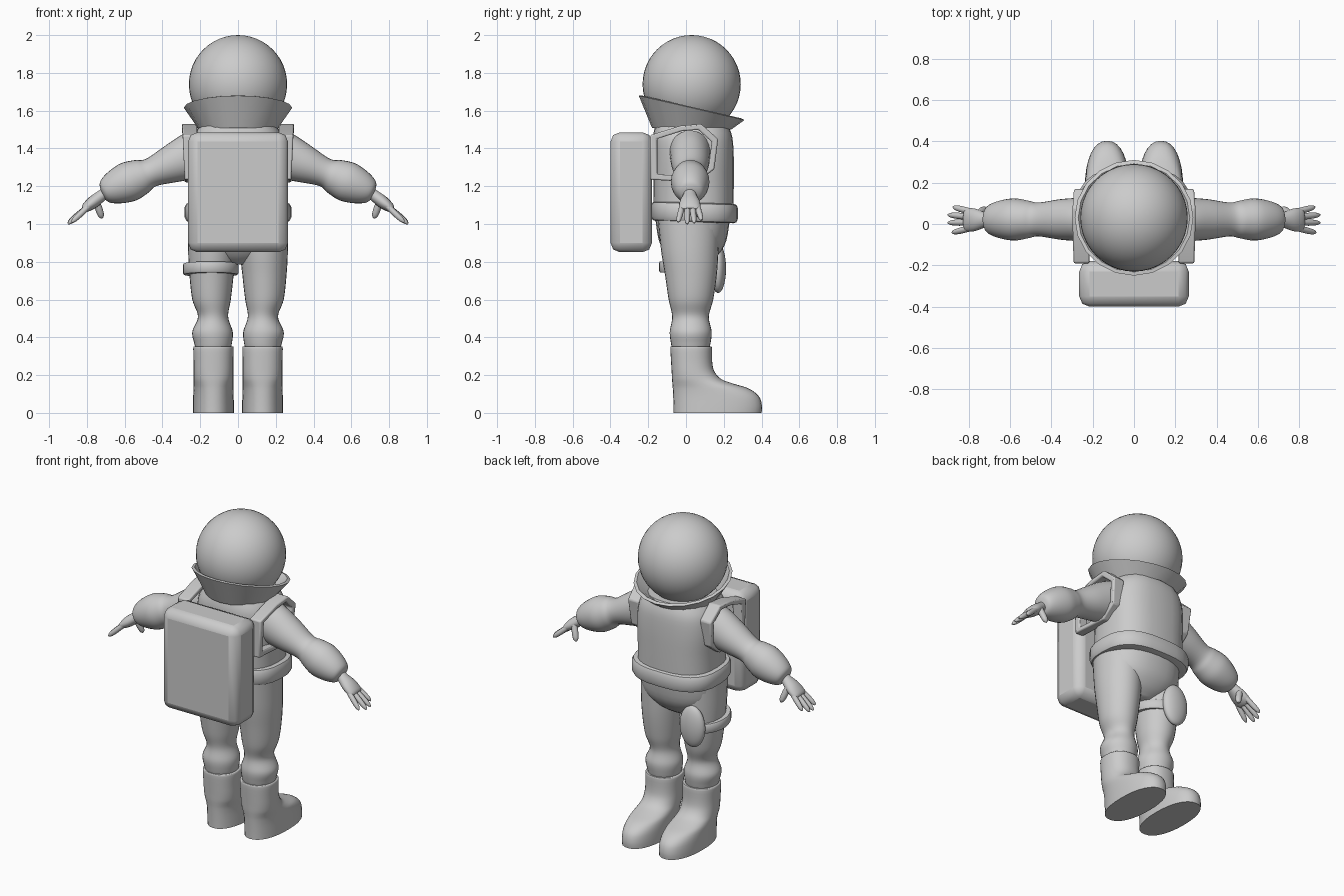
import bpy, bmesh, math
from mathutils import Vector, Matrix


def finish(name, bm, mirror=False, angle=40, bevel=0):
    bmesh.ops.recalc_face_normals(bm, faces=bm.faces)
    me = bpy.data.meshes.new(name)
    bm.to_mesh(me)
    bm.free()
    me.polygons.foreach_set("use_smooth", [True] * len(me.polygons))
    me.set_sharp_from_angle(angle=math.radians(angle))
    ob = bpy.data.objects.new(name, me)
    bpy.context.collection.objects.link(ob)
    if bevel:
        b = ob.modifiers.new("bevel", "BEVEL")
        b.width, b.segments = bevel, 2
    if mirror:
        ob.modifiers.new("mirror", "MIRROR").use_mirror_merge = False
    return ob


def smooth_rings(rings, steps):
    """Catmull-Rom interpolation between control rings."""
    out = []
    for i in range(len(rings) - 1):
        a, b, c, d = (rings[max(0, min(len(rings) - 1, i + k))] for k in (-1, 0, 1, 2))
        for s in range(steps):
            t = s / steps
            out.append([0.5 * (2 * q + (r - p) * t + (2 * p - 5 * q + 4 * r - w) * t * t
                               + (3 * q - p - 3 * r + w) * t ** 3)
                        for p, q, r, w in zip(a, b, c, d)])
    return out + [rings[-1]]


def loft(name, rings, n=28, steps=1, power=2.0, matrix=Matrix(), mirror=False, closed=False, angle=40):
    """Rings are (x, y, z, rx, ry, slope along y)."""
    if steps > 1:
        rings = smooth_rings(rings, steps)
    bm = bmesh.new()
    loops = []
    for x, y, z, rx, ry, tilt in rings:
        loop = []
        for k in range(n):
            a = 2 * math.pi * k / n
            c, s = math.cos(a), math.sin(a)
            px = rx * math.copysign(abs(c) ** (2 / power), c)
            py = ry * math.copysign(abs(s) ** (2 / power), s)
            loop.append(bm.verts.new(matrix @ Vector((x + px, y + py, z + tilt * py))))
        loops.append(loop)
    pairs = list(zip(loops, loops[1:]))
    if closed:
        pairs.append((loops[-1], loops[0]))
    else:
        bm.faces.new(loops[0])
        bm.faces.new(loops[-1])
    for p, q in pairs:
        for k in range(n):
            m = (k + 1) % n
            bm.faces.new((p[k], p[m], q[m], q[k]))
    return finish(name, bm, mirror, angle)


def limb(name, a, b, profile, **kw):
    """Loft aimed from a to b; profile is (fraction, thickness, width)."""
    a, b = Vector(a), Vector(b)
    zc = (b - a).normalized()
    xc = Vector((0, 1, 0)).cross(zc).normalized()
    m = Matrix.Translation(a) @ Matrix((xc, zc.cross(xc), zc)).transposed().to_4x4()
    length = (b - a).length
    return loft(name, [(0, 0, t * length, r, w, 0) for t, r, w in profile],
                matrix=m, mirror=True, **kw)


def ball(name, center, size):
    bm = bmesh.new()
    bmesh.ops.create_uvsphere(bm, u_segments=40, v_segments=24, radius=1,
                              matrix=Matrix.Translation(center) @ Matrix.Diagonal((*size, 1)))
    return finish(name, bm)


# Helmet and flared, forward-tilted collar
ball("helmet", (0, 0.03, 1.74), (0.26, 0.26, 0.26))
loft("collar", [(0, 0.03, 1.505, 0.21, 0.21, -0.02), (0, 0.03, 1.615, 0.287, 0.28, -0.23),
                (0, 0.03, 1.62, 0.27, 0.262, -0.23), (0, 0.03, 1.52, 0.19, 0.19, -0.02)],
     n=20, closed=True, angle=30)

# Torso, belt and hips
loft("torso", [(0, 0.04, 1.03, 0.25, 0.21, 0), (0, 0.04, 1.2, 0.25, 0.213, 0),
               (0, 0.04, 1.35, 0.255, 0.213, 0), (0, 0.035, 1.46, 0.24, 0.21, 0),
               (0, 0.03, 1.53, 0.19, 0.19, 0)], steps=4, power=2.6)
loft("belt", [(0, 0.045, z, rx, ry, -0.03) for z, rx, ry in
              ((1.01, 0.25, 0.205), (1.015, 0.272, 0.222), (1.035, 0.282, 0.23),
               (1.09, 0.282, 0.23), (1.108, 0.272, 0.222), (1.113, 0.25, 0.205))], power=2.7)
loft("hips", [(0, 0.035, 0.785, 0.06, 0.07, 0), (0, 0.035, 0.83, 0.16, 0.13, 0),
              (0, 0.035, 0.91, 0.24, 0.178, 0), (0, 0.035, 1.05, 0.25, 0.2, 0)], steps=4, power=2.3)

# Trouser legs with knee bulge
loft("leg", [(0.132, 0.025, 0.33, 0.09, 0.095, 0), (0.132, 0.025, 0.37, 0.1, 0.105, 0),
             (0.135, 0.025, 0.43, 0.107, 0.111, 0), (0.132, 0.024, 0.51, 0.08, 0.097, 0),
             (0.14, 0.026, 0.6, 0.102, 0.118, 0), (0.14, 0.026, 0.73, 0.117, 0.137, 0),
             (0.137, 0.02, 0.86, 0.127, 0.152, 0), (0.135, 0.015, 1.04, 0.128, 0.165, 0)],
     steps=6, mirror=True)

# Boots: (z, back y, front y, half width)
boot = [(0, -0.065, 0.40, 0.108), (0.04, -0.066, 0.402, 0.108), (0.09, -0.068, 0.385, 0.107),
        (0.13, -0.07, 0.33, 0.106), (0.155, -0.072, 0.25, 0.105), (0.18, -0.074, 0.185, 0.105),
        (0.22, -0.076, 0.15, 0.105), (0.27, -0.079, 0.139, 0.105), (0.34, -0.083, 0.138, 0.107),
        (0.352, -0.08, 0.135, 0.103)]
loft("boot", [(0.13, (b + f) / 2, z, w, (f - b) / 2, 0) for z, b, f, w in boot],
     n=32, steps=3, power=2.25, mirror=True)

# Arms with elbow pinch, cuffed at the wrist
limb("arm", (0.2, 0.022, 1.38), (0.72, 0.022, 1.165),
     [(0, 0.125, 0.11), (0.13, 0.12, 0.105), (0.3, 0.1, 0.098), (0.5, 0.077, 0.082),
      (0.6, 0.094, 0.091), (0.73, 0.106, 0.102), (0.87, 0.09, 0.09),
      (0.97, 0.062, 0.066), (1, 0.03, 0.03)], steps=5)

# Hands
limb("palm", (0.69, 0.02, 1.175), (0.82, 0.02, 1.075),
     [(0, 0.028, 0.03), (0.2, 0.03, 0.034), (0.6, 0.033, 0.054), (0.9, 0.024, 0.056),
      (1, 0.012, 0.045)], steps=4, n=20)
digit = [(0, 0.015, 0.015), (0.5, 0.016, 0.0155), (0.85, 0.013, 0.012), (1, 0.004, 0.004)]
for i, (y0, y1, x1, z1) in enumerate(((0.06, 0.082, 0.875, 1.02), (0.034, 0.044, 0.9, 1.005),
                                      (0.008, 0.006, 0.9, 1.0), (-0.02, -0.042, 0.88, 1.01))):
    limb(f"finger_{i + 1}", (0.79, y0, 1.095), (x1, y1, z1), digit, steps=3, n=12)
limb("thumb", (0.75, 0.05, 1.12), (0.72, 0.075, 1.03),
     [(t, r * 1.2, w * 1.2) for t, r, w in digit], steps=3, n=12)

# Backpack
bm = bmesh.new()
bmesh.ops.create_cube(bm, size=1, matrix=Matrix.Translation((0, -0.29, 1.168))
                      @ Matrix.Diagonal((0.53, 0.22, 0.635, 1)))
finish("backpack", bm, bevel=0.05)

# Shoulder strap loops around the arms
path = [(-0.19, 1.47), (-0.03, 1.52), (0.08, 1.53), (0.17, 1.45),
        (0.15, 1.29), (0.06, 1.22), (-0.19, 1.235)]
bm = bmesh.new()
loops = []
for y, z in path:
    x0, x1 = 0.215 + 0.1 * max(0, 1.35 - z), 0.283 + 0.08 * max(0, z - 1.35)
    yi, zi = 0.0 + y * 0.8, 1.375 + (z - 1.375) * 0.8
    loops.append([bm.verts.new(v) for v in ((x0, y, z), (x1, y, z), (x1, yi, zi), (x0, yi, zi))])
for p, q in zip(loops, loops[1:] + loops[:1]):
    for k in range(4):
        bm.faces.new((p[k], p[(k + 1) % 4], q[(k + 1) % 4], q[k]))
finish("shoulder_strap", bm, mirror=True, bevel=0.008)

# Thigh band and pouch on one leg
band = loft("thigh_band", [(-0.145, 0.015, z, rx, ry, -0.08) for z, rx, ry in
                           ((0.732, 0.12, 0.135), (0.732, 0.142, 0.153), (0.74, 0.147, 0.158),
                            (0.782, 0.147, 0.158), (0.79, 0.142, 0.153), (0.79, 0.12, 0.135))])
ball("thigh_pouch", (-0.165, 0.17, 0.765), (0.085, 0.042, 0.13))
